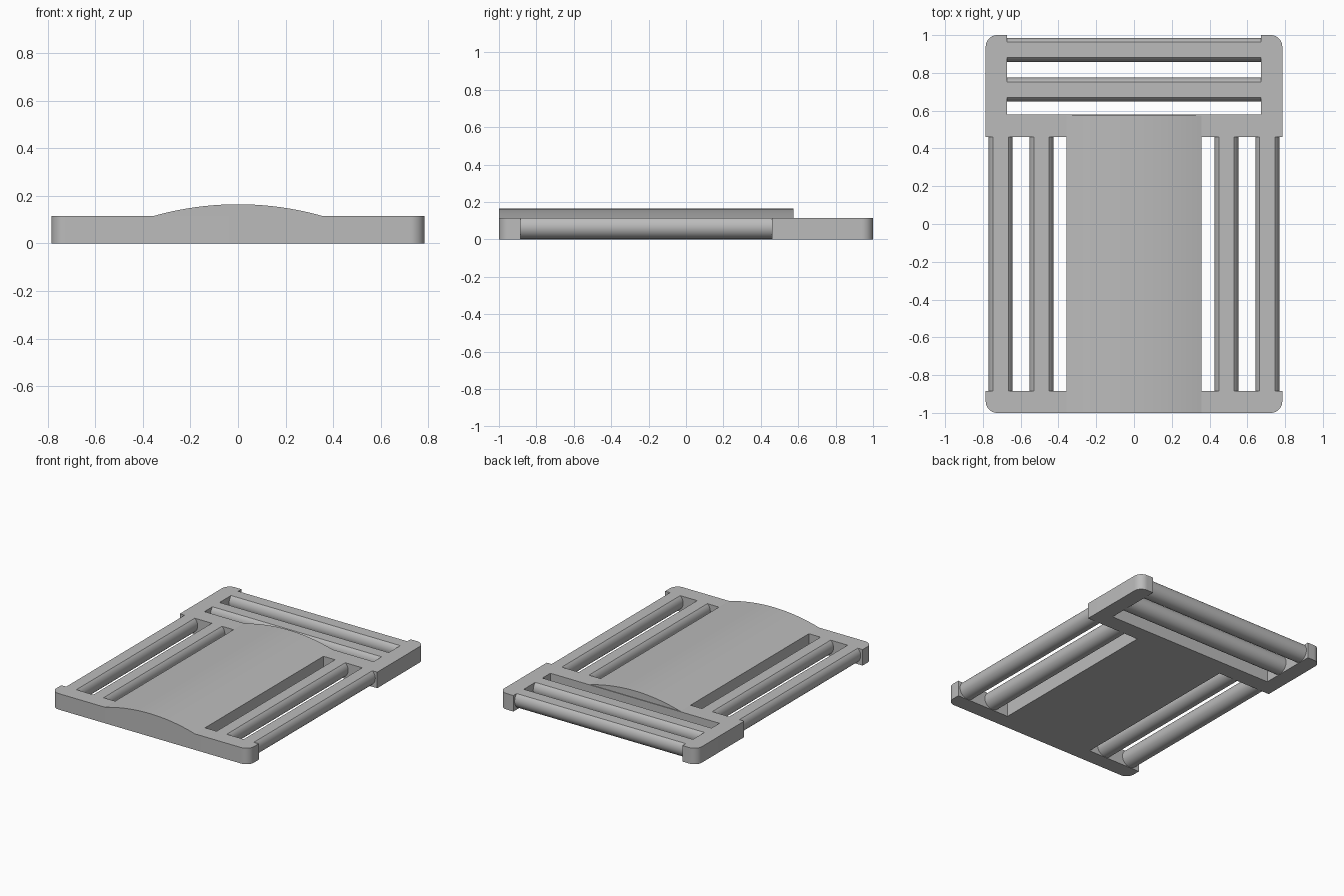
import bpy, bmesh, math
from mathutils import Vector

if "Cube" in bpy.data.objects:
    bpy.data.objects.remove(bpy.data.objects["Cube"], do_unlink=True)

TOP = 0.115       # plate thickness
HALF_W = 0.785    # half width of the plate
CORNER = 0.06     # outer corner radius
PANEL = 0.3575    # half width of the centre panel
WINDOW = (-0.885, 0.46)   # side window extent along y
BACK_HALF = 0.6725        # half width of the back window
BACK_Y = 0.58             # front edge of the back window

grey = bpy.data.materials.new("plain_grey")
grey.use_nodes = True
colour = (0.5, 0.5, 0.5, 1)
grey.diffuse_color = colour
grey.node_tree.nodes["Principled BSDF"].inputs["Base Color"].default_value = colour


def arc(cx, cy, r, start, end, steps):
    """Points on a circular arc, angles in degrees."""
    angles = [math.radians(start + (end - start) * i / steps) for i in range(steps + 1)]
    return [(cx + r * math.cos(a), cy + r * math.sin(a)) for a in angles]


def prism(name, profile, place, low, high):
    """Extrude a 2D profile; place(u, v, depth) gives the 3D position."""
    bm = bmesh.new()
    face = bm.faces.new([bm.verts.new(place(u, v, low)) for u, v in profile])
    ext = bmesh.ops.extrude_face_region(bm, geom=[face])
    moved = [g for g in ext["geom"] if isinstance(g, bmesh.types.BMVert)]
    shift = Vector(place(0, 0, high)) - Vector(place(0, 0, low))
    bmesh.ops.translate(bm, verts=moved, vec=shift)
    bmesh.ops.recalc_face_normals(bm, faces=bm.faces)
    mesh = bpy.data.meshes.new(name)
    bm.to_mesh(mesh)
    bm.free()
    obj = bpy.data.objects.new(name, mesh)
    bpy.context.collection.objects.link(obj)
    mesh.materials.append(grey)
    bpy.ops.object.select_all(action="DESELECT")
    obj.select_set(True)
    bpy.context.view_layer.objects.active = obj
    bpy.ops.object.shade_smooth_by_angle(angle=math.radians(30))
    return obj


# Frame plate: half outline with open strap windows, mirrored
cx, cy = HALF_W - CORNER, 1 - CORNER
half = arc(cx, -cy, CORNER, -90, 0, 10)
half += [(HALF_W, WINDOW[0]), (PANEL, WINDOW[0]), (PANEL, WINDOW[1]), (HALF_W, WINDOW[1])]
half += arc(cx, cy, CORNER, 0, 90, 10)
half += [(BACK_HALF, 1), (BACK_HALF, BACK_Y)]
outline = half + [(-x, y) for x, y in reversed(half)]
prism("frame_plate", outline, lambda u, v, d: (u, v, d), 0, TOP)

# Domed centre panel: shallow arc along the plate
rise = 0.05
radius = (PANEL ** 2 + rise ** 2) / (2 * rise)
spread = math.degrees(math.asin(PANEL / radius))
dome = arc(0, TOP + rise - radius, radius, 90 - spread, 90 + spread, 32)
prism("domed_panel", dome, lambda u, v, d: (u, d, v), -1, BACK_Y - 0.005)

# Strap bars: round rods cut flat at the plate top
bar_r, bar_z = 0.0635, 0.066
cut = math.degrees(math.asin((TOP - bar_z) / bar_r))
rod = arc(0, bar_z, bar_r, 180 - cut, 360 + cut, 36)

for side, sign in (("left", 1), ("right", -1)):
    for kind, x in (("inner", 0.49), ("outer", 0.706)):
        prism(f"{side}_{kind}_bar", rod,
              lambda u, v, d: (sign * x + u, d, v), *WINDOW)

for kind, y in (("inner", 0.711), ("outer", 0.922)):
    prism(f"back_{kind}_bar", rod,
          lambda u, v, d: (d, y + u, v), -BACK_HALF, BACK_HALF)
